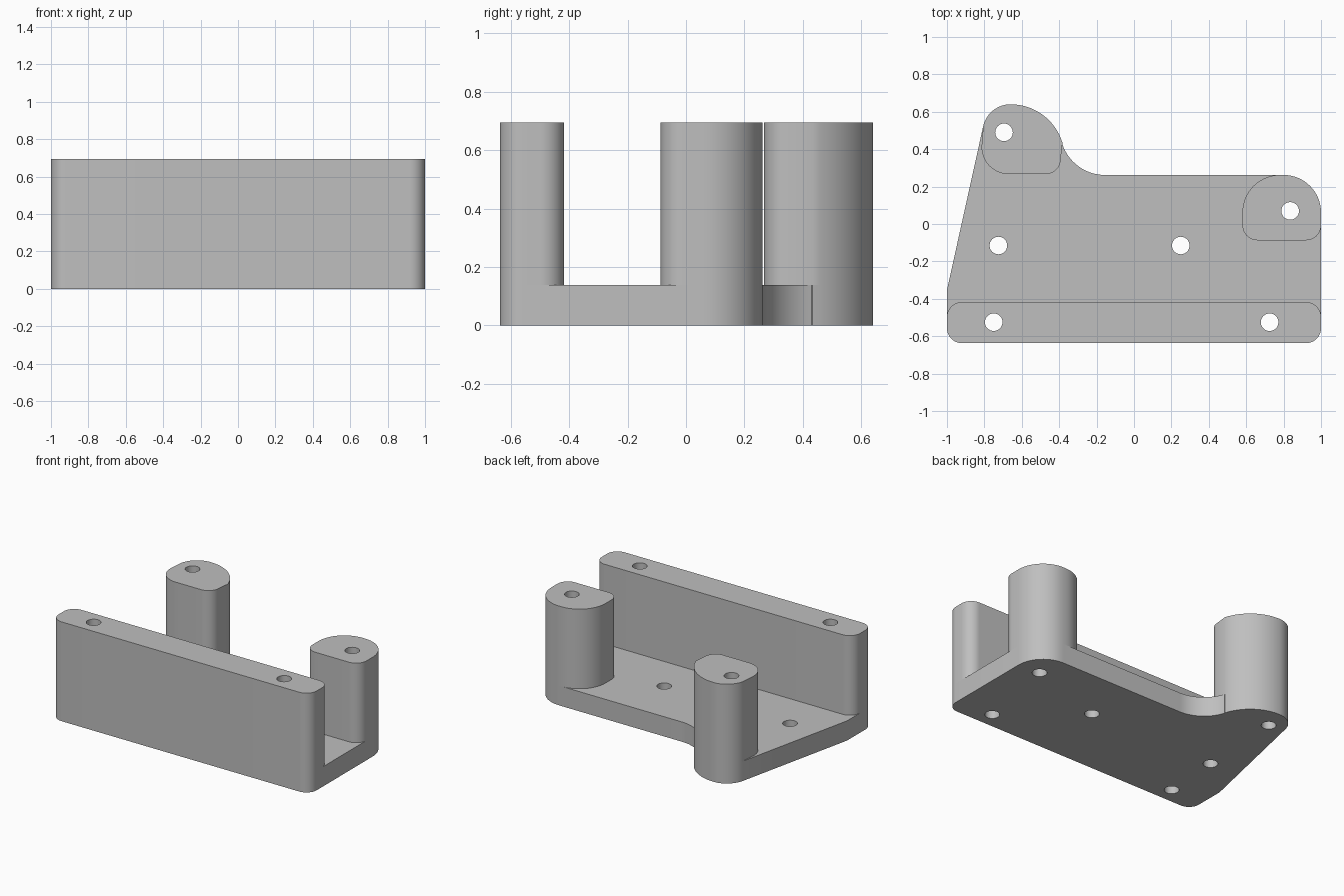
import bpy
import bmesh
from math import sin, cos, radians

cube = bpy.data.objects.get("Cube")
if cube:
    bpy.data.objects.remove(cube, do_unlink=True)

PLATE_TOP, TOP = 0.138, 0.695
HOLE_R = 0.047

grey = bpy.data.materials.new("plain grey")
grey.use_nodes = True
colour = (0.52, 0.52, 0.52, 1)
grey.diffuse_color = colour
grey.node_tree.nodes["Principled BSDF"].inputs["Base Color"].default_value = colour


def arc(cx, cy, r, start, end, steps=14):
    """Points along an arc, angles in degrees."""
    angles = [radians(start + (end - start) * i / steps) for i in range(steps + 1)]
    return [(cx + r * cos(a), cy + r * sin(a)) for a in angles]


def prism(name, outline, holes, z0, z1):
    """Extrude an outline pierced by round screw holes."""
    bm = bmesh.new()
    loops = [outline] + [arc(x, y, HOLE_R, 0, 360, 32)[:-1] for x, y in holes]
    for loop in loops:
        verts = [bm.verts.new((x, y, z0)) for x, y in loop]
        for i, v in enumerate(verts):
            bm.edges.new((verts[i - 1], v))
    bmesh.ops.triangle_fill(bm, edges=bm.edges[:], use_beauty=True, normal=(0, 0, 1))
    result = bmesh.ops.extrude_face_region(bm, geom=bm.faces[:], use_keep_orig=True)
    top = [g for g in result["geom"] if isinstance(g, bmesh.types.BMVert)]
    bmesh.ops.translate(bm, verts=top, vec=(0, 0, z1 - z0))
    bmesh.ops.recalc_face_normals(bm, faces=bm.faces[:])
    mesh = bpy.data.meshes.new(name)
    bm.to_mesh(mesh)
    bm.free()
    mesh.materials.append(grey)
    obj = bpy.data.objects.new(name, mesh)
    bpy.context.collection.objects.link(obj)
    bpy.ops.object.select_all(action="DESELECT")
    obj.select_set(True)
    bpy.context.view_layer.objects.active = obj
    bpy.ops.object.shade_smooth_by_angle(angle=radians(30))
    return obj


# Screw holes
wall_holes = [(-0.75, -0.525), (0.725, -0.525)]
plate_holes = [(-0.725, -0.115), (0.25, -0.115)]
left_hole, right_hole = (-0.695, 0.49), (0.835, 0.07)

# Curves shared by the plate and the parts standing on it
front_corners = arc(-0.92, -0.557, 0.08, 180, 270) + arc(0.92, -0.557, 0.08, 270, 360)
back_corner = arc(0.8, 0.062, 0.2, 0, 90)
lobe = arc(-0.66, 0.35, 0.29, 16.7, 90) + arc(-0.66, 0.49, 0.15, 90, 167)[1:]

# Base plate with the swept inner corner
plate = front_corners + back_corner + arc(-0.155, 0.502, 0.24, 270, 197.5) + lobe + [(-1, -0.353)]
prism("base_plate", plate, wall_holes + plate_holes + [left_hole, right_hole], 0, PLATE_TOP)

# Front wall
wall = front_corners + arc(0.92, -0.497, 0.08, 0, 90) + arc(-0.92, -0.497, 0.08, 90, 180)
prism("front_wall", wall, wall_holes, PLATE_TOP, TOP)

# Back post on the -x side
post = arc(-0.67, 0.412, 0.145, 180, 270) + arc(-0.472, 0.347, 0.08, 270, 360) + lobe
prism("tall_back_post", post, [left_hole], PLATE_TOP, TOP)

# Back post on the +x side
post = (arc(0.66, -0.007, 0.08, 180, 270) + arc(0.92, -0.007, 0.08, 270, 360)
        + back_corner + arc(0.78, 0.062, 0.2, 90, 180))
prism("side_back_post", post, [right_hole], PLATE_TOP, TOP)
